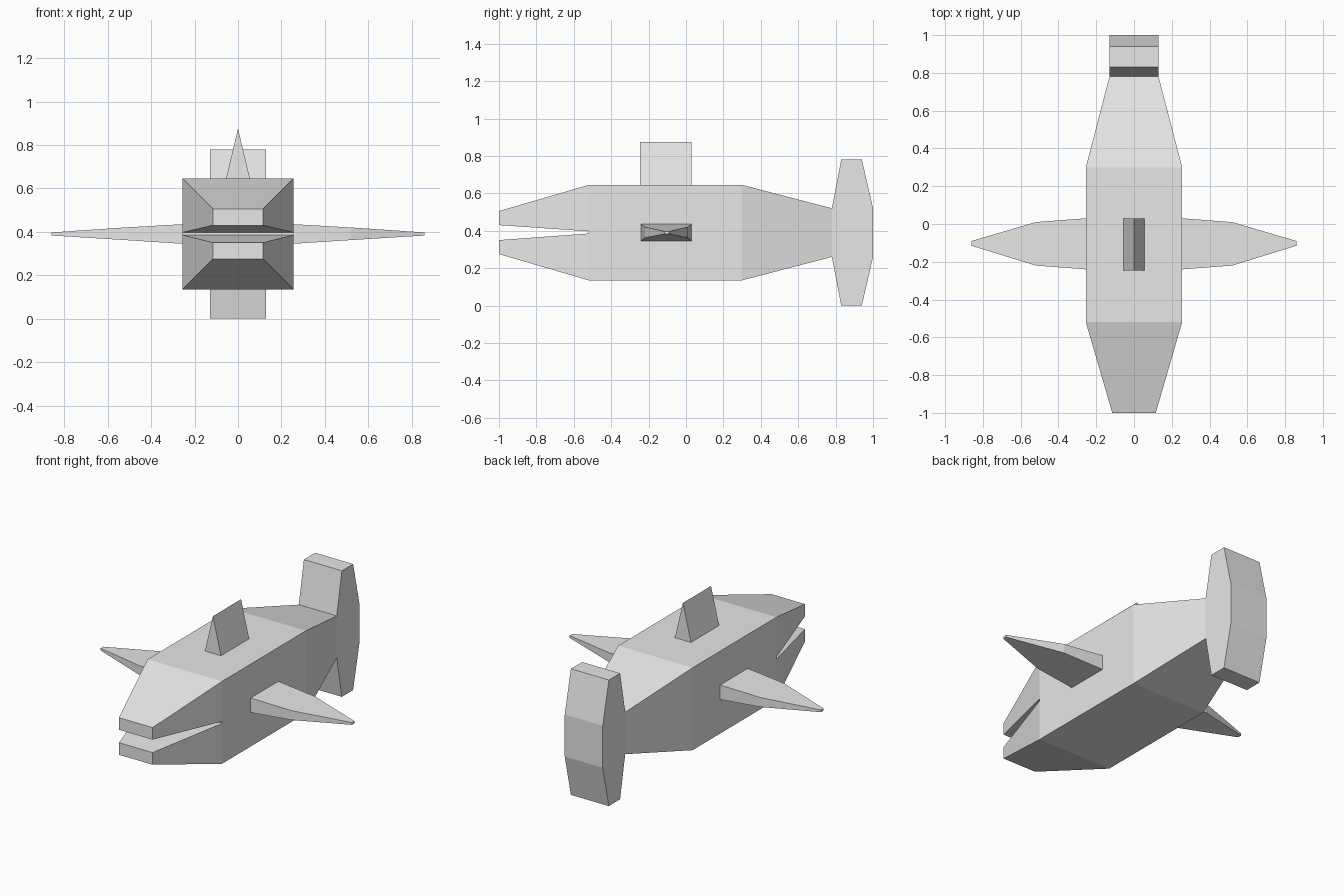
import bpy, bmesh

if "Cube" in bpy.data.objects:
    bpy.data.objects.remove(bpy.data.objects["Cube"])

grey = bpy.data.materials.new("plain grey")
grey.diffuse_color = (0.8, 0.8, 0.8, 1)
grey.use_nodes = True
grey.node_tree.nodes["Principled BSDF"].inputs["Base Color"].default_value = grey.diffuse_color


def finish(name, bm):
    """Weld, orient the faces outward and link the mesh as an object."""
    bmesh.ops.remove_doubles(bm, verts=bm.verts, dist=1e-5)
    bmesh.ops.recalc_face_normals(bm, faces=bm.faces)
    mesh = bpy.data.meshes.new(name)
    bm.to_mesh(mesh)
    bm.free()
    mesh.materials.append(grey)
    obj = bpy.data.objects.new(name, mesh)
    bpy.context.collection.objects.link(obj)
    return obj


def slab(name, outline, sides=None):
    """Closed solid from a side outline of (y, z, half width) points."""
    bm = bmesh.new()
    n = len(outline)
    left = [bm.verts.new((-w, y, z)) for y, z, w in outline]
    right = [bm.verts.new((w, y, z)) for y, z, w in outline]
    for i in range(n):
        j = (i + 1) % n
        bm.faces.new((left[i], left[j], right[j], right[i]))
    for side in sides or [range(n)]:
        bm.faces.new([left[i] for i in side])
        bm.faces.new([right[i] for i in reversed(side)])
    return finish(name, bm)


# Body with an open mouth: side outline runs over the back, under the belly
# and through the mouth
slab("body", [
    (-1.0, 0.505, 0.115), (-0.52, 0.645, 0.255), (0.30, 0.645, 0.255),
    (0.78, 0.52, 0.13), (0.78, 0.26, 0.13),
    (0.30, 0.135, 0.255), (-0.52, 0.135, 0.255), (-1.0, 0.275, 0.115),
    (-1.0, 0.35, 0.115), (-0.52, 0.385, 0.255),
    (-0.52, 0.397, 0.255), (-1.0, 0.43, 0.115),
], sides=[(0, 1, 10, 11), (1, 2, 5, 6, 9, 10), (2, 3, 4, 5), (6, 7, 8, 9)])

# Upright tail fin
slab("tail_fin", [(y, z, 0.13) for y, z in [
    (0.78, 0.52), (0.83, 0.78), (0.94, 0.78), (1.0, 0.52),
    (1.0, 0.26), (0.94, 0.0), (0.83, 0.0), (0.78, 0.26)]])

# Back fin: wedge closing to a ridge
bm = bmesh.new()
tri = [[bm.verts.new((x, y, z)) for x, z in
        [(-0.055, 0.645), (0.055, 0.645), (0.0, 0.875)]] for y in (-0.245, 0.03)]
for ring in tri:
    bm.faces.new(ring)
for i in range(3):
    j = (i + 1) % 3
    bm.faces.new((tri[0][i], tri[0][j], tri[1][j], tri[1][i]))
finish("back_fin", bm)

# Side fins: tapered rings (x, y min, y max, z min, z max), one per side
RINGS = [(0.255, -0.24, 0.03, 0.345, 0.435),
         (0.52, -0.22, 0.01, 0.362, 0.42),
         (0.86, -0.115, -0.09, 0.383, 0.397)]
for name, s in (("left_fin", -1), ("right_fin", 1)):
    bm = bmesh.new()
    rings = [[bm.verts.new((s * x, y, z)) for y, z in
              ((y0, z0), (y1, z0), (y1, z1), (y0, z1))]
             for x, y0, y1, z0, z1 in RINGS]
    for a, b in zip(rings, rings[1:]):
        for i in range(4):
            j = (i + 1) % 4
            bm.faces.new((a[i], a[j], b[j], b[i]))
    bm.faces.new(rings[0])
    bm.faces.new(rings[-1])
    finish(name, bm)
